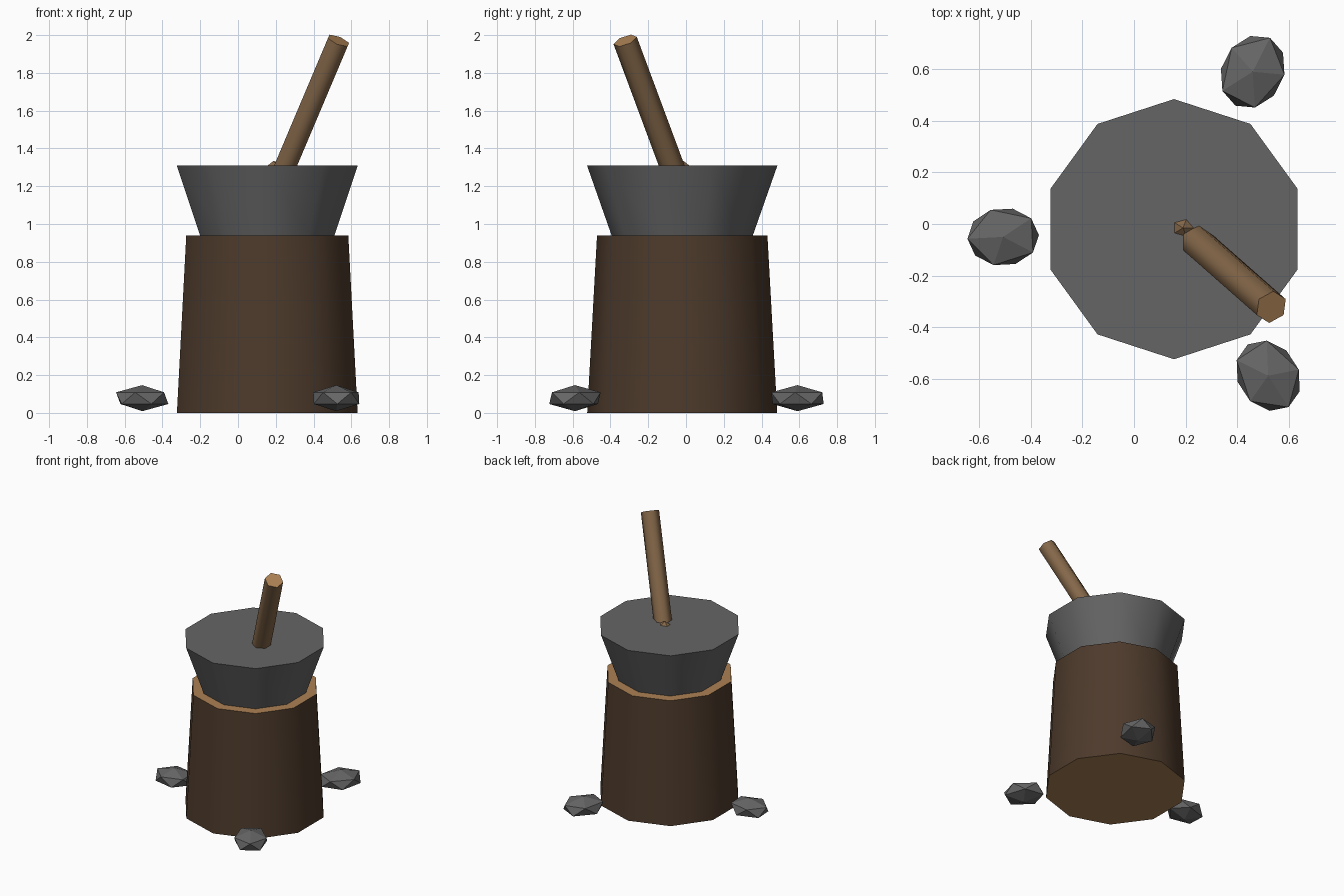
import bpy, math
from mathutils import Euler, Vector

if "Cube" in bpy.data.objects:
    bpy.data.objects.remove(bpy.data.objects["Cube"])


def mat(name, rgb):
    m = bpy.data.materials.new(name)
    lin = [((c / 255 + 0.055) / 1.055) ** 2.4 for c in rgb]
    m.diffuse_color = (*lin, 1)
    m.use_nodes = True
    m.node_tree.nodes["Principled BSDF"].inputs["Base Color"].default_value = m.diffuse_color
    return m


bark = mat("dark_bark", (77, 58, 43))
cut_wood = mat("cut_wood", (172, 129, 84))
wood = mat("handle_wood", (132, 103, 73))
stone = mat("grey_stone", (101, 101, 101))

CX, CY = 0.155, -0.02  # axis of stump and bowl


def finish(name, side, ends=None):
    """Name the active object, colour it, give its flat ends their own colour."""
    ob = bpy.context.object
    ob.name = name
    ob.data.materials.append(side)
    if ends:
        ob.data.materials.append(ends)
        for p in ob.data.polygons:
            p.material_index = int(abs(p.normal.z) > 0.9)
    return ob


def frustum(name, sides, r1, r2, depth, loc, side, ends=None, rot=(0, 0, 0)):
    """Cone section with rounded shading on its wall and crisp end rims."""
    bpy.ops.mesh.primitive_cone_add(vertices=sides, radius1=r1, radius2=r2,
                                    depth=depth, location=loc, rotation=rot)
    finish(name, side, ends)
    bpy.ops.object.shade_smooth_by_angle(angle=math.radians(62))


def pebble(name, loc, scale, angle, colour):
    bpy.ops.mesh.primitive_ico_sphere_add(subdivisions=1, radius=1, location=loc,
                                          rotation=(0, 0, angle))
    bpy.context.object.scale = scale
    finish(name, colour)


# Wooden stump with pale cut ends
frustum("stump", 10, 0.503, 0.451, 0.94, (CX, CY, 0.47), bark, cut_wood)

# Stone bowl flaring outwards
frustum("bowl", 10, 0.374, 0.504, 0.37, (CX, CY, 1.125), stone)

# Leaning pestle handle, measured down from its upper end
rot = Euler((0.33, 0.4, 0))
axis = rot.to_matrix() @ Vector((0, 0, 1))
end = Vector((0.532, -0.322, 1.971))
length = 0.94
frustum("pestle_handle", 6, 0.065, 0.065, length, end - axis * length / 2,
        wood, cut_wood, rot)

# Pestle head, sunk in the bowl with its tip showing
pebble("pestle_head", (0.19, -0.015, 1.145), (0.19, 0.16, 0.19), 0, wood)

# Three loose stones round the stump: x, y, length, width
stones = [(0.46, 0.59, 0.165, 0.135), (-0.507, -0.05, 0.155, 0.126),
          (0.52, -0.588, 0.162, 0.132)]
for i, (x, y, long, wide) in enumerate(stones):
    pebble(f"loose_stone_{i + 1}", (x, y, 0.078), (long, wide, 0.069),
           math.radians(63 + 120 * i), stone)
